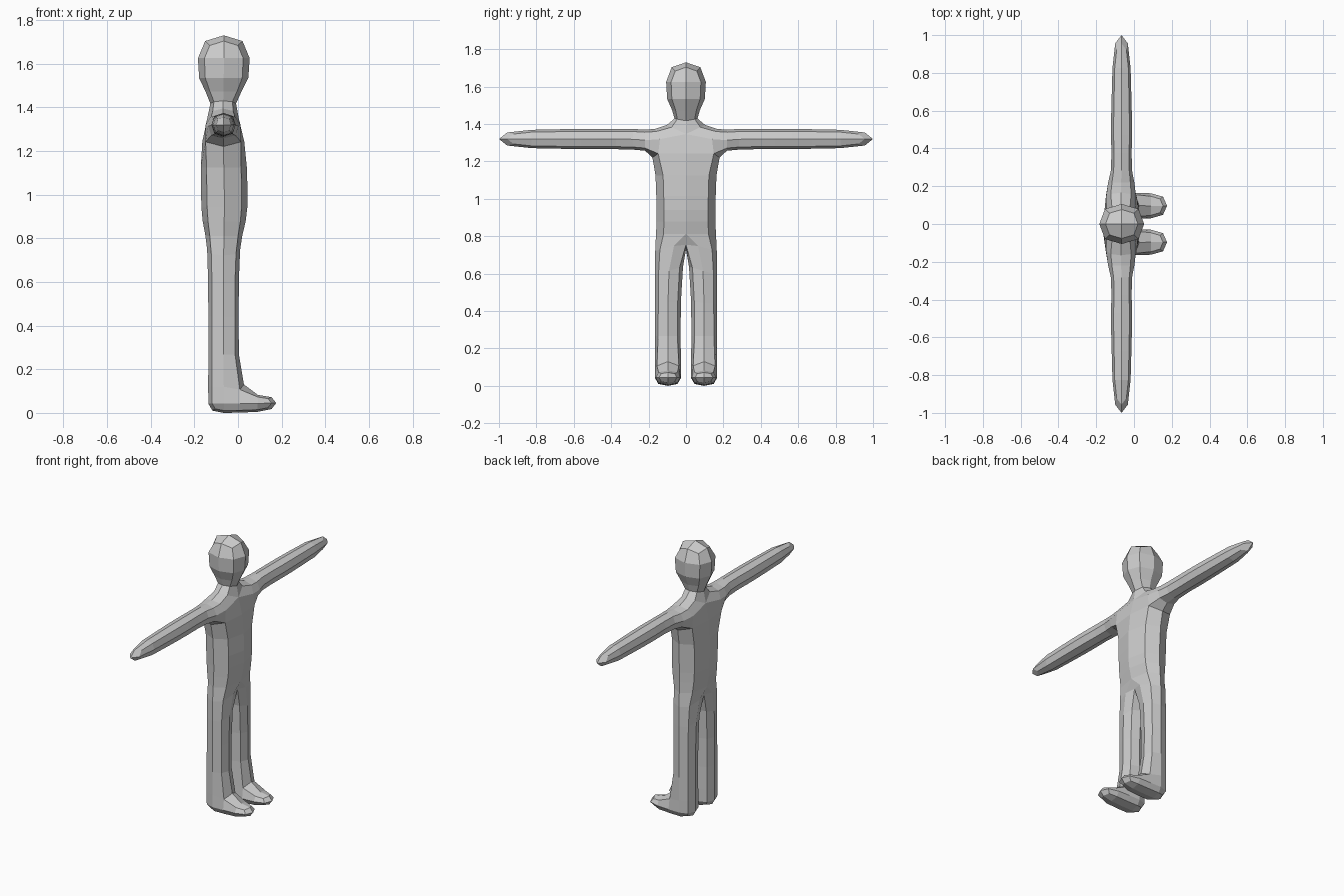
import bpy, bmesh
from collections import Counter

cube = bpy.data.objects.get("Cube")
if cube:
    bpy.data.objects.remove(cube, do_unlink=True)

# Cage outline of one body half: name -> (y, z, depth centre x, half depth)
NODES = {
    "crown": (0.10, 1.73, -0.065, 0.112),
    "jaw": (0.112, 1.52, -0.065, 0.125),
    "neck": (0.035, 1.425, -0.068, 0.04),
    "shoulder": (0.17, 1.365, -0.07, 0.075),
    "armpit": (0.168, 1.25, -0.068, 0.103),
    "waist": (0.158, 1.0, -0.062, 0.108),
    "hip": (0.155, 0.88, -0.063, 0.102),
    "thigh": (0.166, 0.74, -0.066, 0.072),
    "crotch": (0.0, 0.823, -0.066, 0.075),
    "knee_out": (0.165, 0.45, -0.067, 0.068),
    "knee_in": (0.032, 0.45, -0.067, 0.068),
    "ankle_out": (0.167, 0.085, -0.065, 0.072),
    "ankle_in": (0.026, 0.085, -0.065, 0.072),
    "sole_out": (0.165, 0.0, -0.065, 0.07),
    "sole_in": (0.028, 0.0, -0.065, 0.07),
}
# Arm stations: y, half height, half depth
ARM = [(0.27, 0.055, 0.05), (0.48, 0.054, 0.057), (0.65, 0.053, 0.053), (1.0, 0.045, 0.043)]
for i, (y, h, d) in enumerate(ARM):
    NODES[f"arm_top{i}"] = (y, 1.32 + h, -0.066, d)
    NODES[f"arm_low{i}"] = (y, 1.32 - h, -0.066, d)

# Cells that span the body, listed by their half outline from top to bottom
MIDDLE = ["crown jaw", "jaw neck", "neck shoulder armpit", "armpit waist", "waist hip",
          "hip thigh crotch"]
# Cells repeated on each side
SIDE = ["shoulder arm_top0 arm_low0 armpit",
        "crotch thigh knee_out knee_in",
        "knee_in knee_out ankle_out ankle_in",
        "ankle_in ankle_out sole_out sole_in"]
SIDE += [f"arm_top{i} arm_top{i + 1} arm_low{i + 1} arm_low{i}" for i in range(len(ARM) - 1)]


def key(name, side):
    return (name, 0 if name == "crotch" else side)


cells = []
for row in MIDDLE:
    names = row.split()
    left = [key(n, 1) for n in names]
    right = [key(n, -1) for n in reversed(names)]
    cells.append(left + [k for k in right if k not in left])
for side in (1, -1):
    cells += [[key(n, side) for n in row.split()] for row in SIDE]

bm = bmesh.new()
front, back = {}, {}
for k in {k: None for cell in cells for k in cell}:
    y, z, centre, half = NODES[k[0]]
    y *= k[1]
    front[k] = bm.verts.new((centre + half, y, z))
    back[k] = bm.verts.new((centre - half, y, z))

# Front and back skins, then walls along the open outline
foot_faces = []
edge_use = Counter()
for cell in cells:
    face = bm.faces.new([front[k] for k in cell])
    bm.faces.new([back[k] for k in reversed(cell)])
    if cell[-1][0] == "sole_in":
        foot_faces.append(face)
    for a, b in zip(cell, cell[1:] + cell[:1]):
        edge_use[frozenset((a, b))] += 1
for edge, used in edge_use.items():
    if used == 1:
        a, b = edge
        bm.faces.new((front[a], front[b], back[b], back[a]))

# Feet pulled forward from the ankles
for face in bmesh.ops.extrude_discrete_faces(bm, faces=foot_faces)["faces"]:
    mid = face.calc_center_median().y
    for v in face.verts:
        v.co = (0.175, mid + (v.co.y - mid) * 0.9, 0.08 if v.co.z > 0.04 else 0.01)
bmesh.ops.recalc_face_normals(bm, faces=bm.faces[:])

mesh = bpy.data.meshes.new("body")
bm.to_mesh(mesh)
bm.free()
body = bpy.data.objects.new("body", mesh)
bpy.context.collection.objects.link(body)

# One round of rounding, kept flat shaded
sub = body.modifiers.new("rounding", "SUBSURF")
sub.levels = sub.render_levels = 1
sub.use_limit_surface = False

grey = bpy.data.materials.new("light_grey")
grey.use_nodes = True
grey.diffuse_color = (0.6, 0.6, 0.6, 1)
grey.node_tree.nodes["Principled BSDF"].inputs["Base Color"].default_value = (0.6, 0.6, 0.6, 1)
mesh.materials.append(grey)
